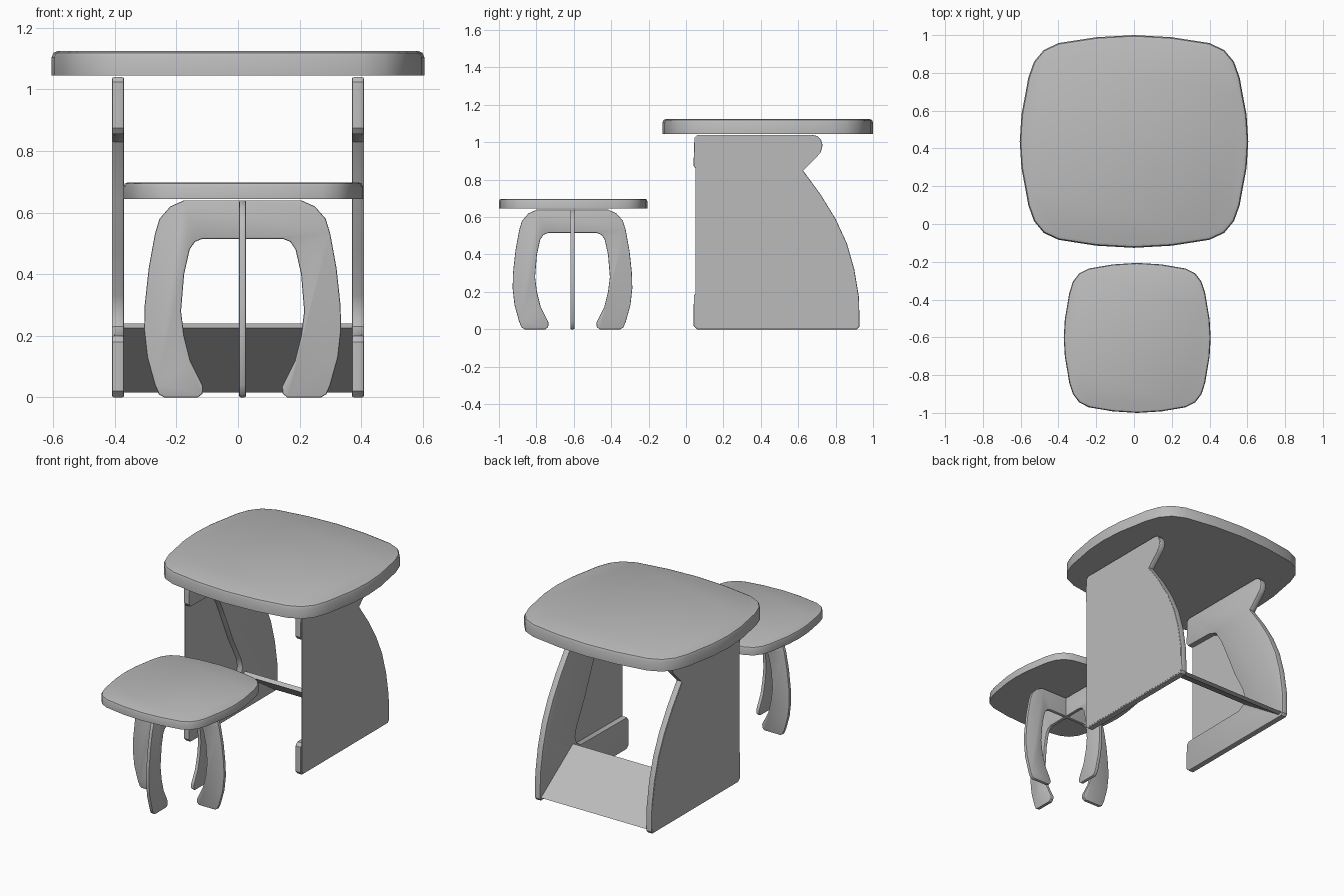
import bpy
import bmesh
from mathutils import Matrix, Vector

cube = bpy.data.objects.get("Cube")
if cube:
    bpy.data.objects.remove(cube)

grey = bpy.data.materials.new("plain_grey")
grey.use_nodes = True
COLOUR = (0.5, 0.5, 0.5, 1)
grey.diffuse_color = COLOUR
grey.node_tree.nodes["Principled BSDF"].inputs["Base Color"].default_value = COLOUR

# Axes for boards: (profile u, profile v, thickness)
X, Y, Z = Vector((1, 0, 0)), Vector((0, 1, 0)), Vector((0, 0, 1))


def board(name, profile, u, v, w, start, thick, origin=(0, 0, 0), bevel=0.0, top_only=False):
    """Extrude a closed profile in the u-v plane along w, with softened rims."""
    bm = bmesh.new()
    base = Vector(origin) + w * start
    face = bm.faces.new([bm.verts.new(base + u * a + v * b) for a, b in profile])
    ext = bmesh.ops.extrude_face_region(bm, geom=[face])
    moved = [g for g in ext["geom"] if isinstance(g, bmesh.types.BMVert)]
    bmesh.ops.translate(bm, verts=moved, vec=w * thick)
    bmesh.ops.recalc_face_normals(bm, faces=bm.faces)
    if bevel:
        caps = [f for f in bm.faces if abs(f.normal.dot(w)) > 0.99]
        if top_only:
            caps = [f for f in caps if f.normal.dot(w) > 0]
        rims = {e for f in caps for e in f.edges}
        bmesh.ops.bevel(bm, geom=list(rims), offset=bevel, segments=2,
                        profile=0.5, affect="EDGES", clamp_overlap=True)
    mesh = bpy.data.meshes.new(name)
    bm.to_mesh(mesh)
    bm.free()
    mesh.materials.append(grey)
    obj = bpy.data.objects.new(name, mesh)
    bpy.context.collection.objects.link(obj)
    bpy.ops.object.select_all(action="DESELECT")
    obj.select_set(True)
    bpy.context.view_layer.objects.active = obj
    bpy.ops.object.shade_smooth_by_angle(angle=0.6)
    return obj


# Cushion-shaped outline shared by the desk top and the stool seat
QUARTER = [(1, 0), (.985, .25), (.95, .45), (.925, .6), (.875, .75),
           (.79, .86), (.66, .925), (.33, .98), (0, 1)]


def cushion(half_x, half_y):
    q = QUARTER
    ring = q + [(-a, b) for a, b in q[-2::-1]]
    ring += [(a, -b) for a, b in ring[-2:0:-1]]
    return [(a * half_x, b * half_y) for a, b in ring]


board("desk_top", cushion(.605, .563), X, Y, Z, 1.045, .08, (0, .437, 0), .02, True)
board("stool_seat", cushion(.389, .397), X, Y, Z, .645, .053, (.017, -.603, 0), .014, True)

# Desk sides: back outline, and a front opening closed by a thin outer skin
BACK = [(.06, 0), (.915, 0), (.928, .015), (.925, .17), (.9, .32), (.86, .46),
        (.8, .59), (.72, .72), (.625, .85), (.7, .925), (.722, .95), (.73, .985),
        (.722, 1.012), (.7, 1.034), (.67, 1.04), (.06, 1.04), (.045, 1.025)]
OPENING = [(.04, .875), (.055, .855), (.25, .85), (.31, .83), (.36, .75),
           (.41, .64), (.48, .48), (.56, .33), (.575, .275), (.56, .23),
           (.52, .205), (.06, .2), (.042, .18), (.04, .02)]
SKIN = [(.48 + (a - .48) * .985, .52 + (b - .52) * .985)
        for a, b in BACK + [(.045, .015)]]
for side, sign in (("left", 1), ("right", -1)):
    board(f"desk_side_{side}", BACK + OPENING, Y, Z, X * sign, .37, .039, bevel=.006)
    board(f"desk_side_skin_{side}", SKIN, Y, Z, X * sign, .408, .002)

# Slanted foot board between the sides
board("foot_board", [(.89, .015), (.92, .02), (.6, .24), (.575, .225)],
      Y, Z, X, -.372, .744)

# Stool legs: two crossed arches
HALF_ARCH = [(.13, .515), (.155, .505), (.172, .48), (.19, .4), (.2, .28),
             (.19, .2), (.17, .12), (.14, .06), (.128, .035), (.13, .012),
             (.145, 0), (.255, 0), (.272, .01), (.285, .04), (.31, .13),
             (.32, .22), (.318, .3), (.305, .42), (.285, .53), (.27, .58),
             (.235, .62), (.19, .64)]
ARCH = HALF_ARCH + [(-a, b) for a, b in reversed(HALF_ARCH)]
for name, u, w in (("stool_arch_across", X, Y), ("stool_arch_along", Y, X)):
    board(name, ARCH, u, Z, w, -.011, .022, (.015, -.607, 0), .005)
